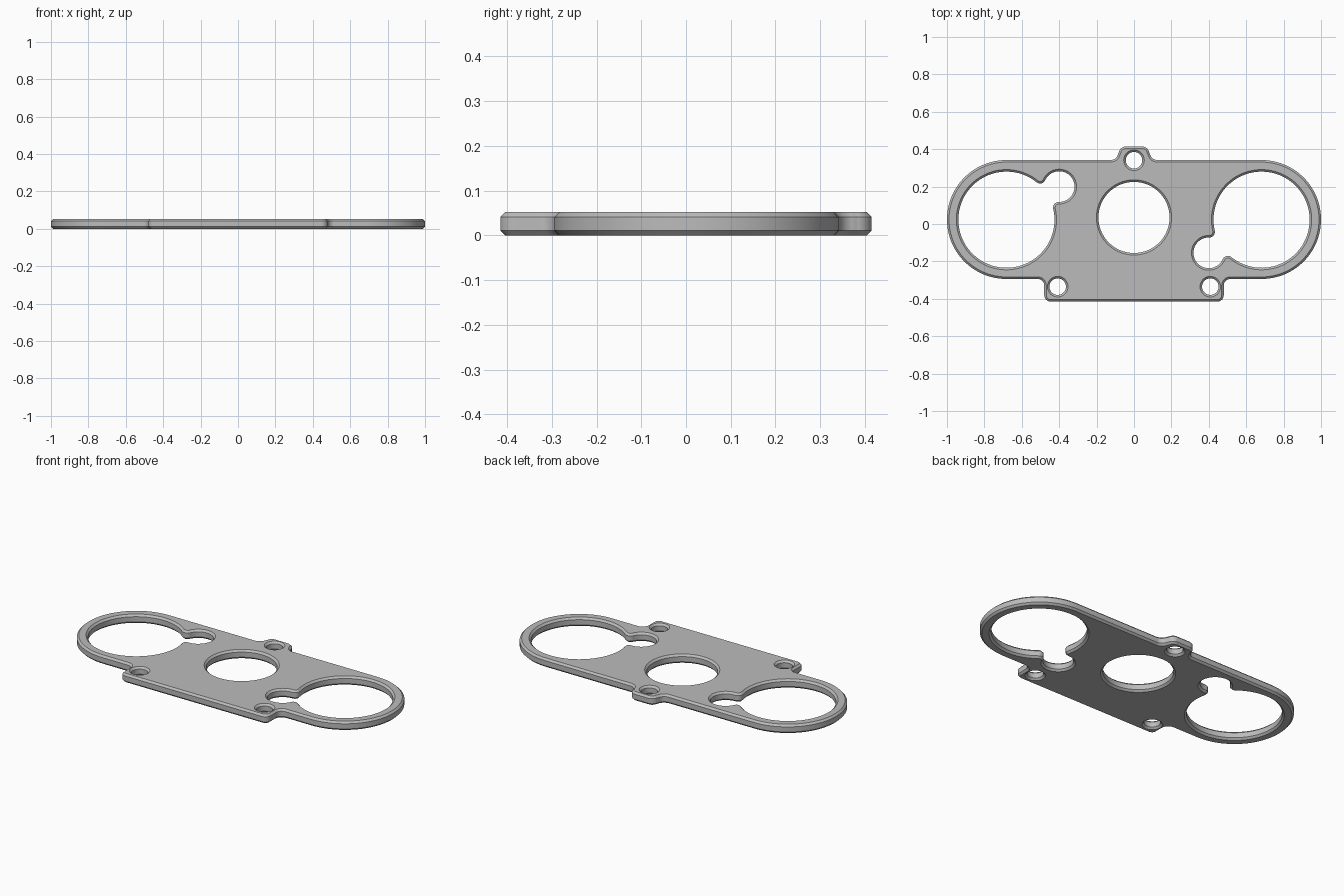
import bpy, bmesh
from math import radians, degrees, cos, sin, atan2, hypot, sqrt
from mathutils import Vector, Matrix

if "Cube" in bpy.data.objects:
    bpy.data.objects.remove(bpy.data.objects["Cube"], do_unlink=True)

THICK, CHAMFER = 0.052, 0.011


def arc(x, y, r, a0, a1):
    """Points on an arc, angles in degrees."""
    n = max(6, int(abs(a1 - a0) / 4))
    angles = [radians(a0 + (a1 - a0) * i / n) for i in range(n + 1)]
    return [Vector((x + r * cos(a), y + r * sin(a))) for a in angles]


def tidy(points):
    """Drop the doubled points where arcs meet."""
    return [p for i, p in enumerate(points) if (p - points[i - 1]).length > 1e-4]


def offset(points, dist):
    """Grow (or shrink) a counterclockwise loop with mitred corners."""
    result = []
    for i, p in enumerate(points):
        before = (p - points[i - 1]).normalized()
        after = (points[(i + 1) % len(points)] - p).normalized()
        n1, n2 = Vector((before.y, -before.x)), Vector((after.y, -after.x))
        result.append(p + (n1 + n2) * dist / (1 + n1.dot(n2)))
    return result


def keyhole(x, y, turn, big, small, gap, fillet):
    """Large round opening joined to a small one, with rounded cusps."""
    r1, r2 = big + fillet, small + fillet
    a = (gap * gap + r1 * r1 - r2 * r2) / (2 * gap)
    h = sqrt(r1 * r1 - a * a)
    t1, t2 = degrees(atan2(h, a)), degrees(atan2(h, gap - a))
    pts = (arc(0, 0, big, t1, 360 - t1)
           + arc(a, -h, fillet, 180 - t1, t2)
           + arc(gap, 0, small, t2 - 180, 180 - t2)
           + arc(a, h, fillet, -t2, t1 - 180))
    rot = Matrix.Rotation(turn, 2)
    return [rot @ p + Vector((x, y)) for p in pts]


# Outer outline: right half, then its mirror
half = (arc(0.445, -0.38, 0.035, -90, 0)          # foot corner
        + arc(0.515, -0.329, 0.035, 180, 90)      # foot fillet
        + arc(0.682, 0.024, 0.318, -90, 90)       # round end
        + arc(0.125, 0.382, 0.04, 270, 190)       # lug fillet
        + arc(0.042, 0.375, 0.04, 10, 90))        # lug corner
outline = half + [Vector((-p.x, p.y)) for p in reversed(half)]

# Openings
turn = atan2(0.177, 0.282)
gap = hypot(0.177, 0.282)
holes = [arc(0, 0.035, 0.19, 0, 360)]
holes += [arc(x, y, 0.044, 0, 360) for x, y in ((0, 0.341), (-0.408, -0.335), (0.408, -0.335))]
for side in (-1, 1):
    angle = turn if side < 0 else turn + radians(180)
    holes.append(keyhole(side * 0.682, 0.023, angle, 0.257, 0.082, gap, 0.03))

# Chamfered walls around every loop, then flat caps
bm = bmesh.new()
caps = {0: [], 3: []}
loops = [(tidy(outline), -CHAMFER)] + [(tidy(h), CHAMFER) for h in holes]
for wall, grow in loops:
    rim = offset(wall, grow)
    levels = ((rim, 0), (wall, CHAMFER), (wall, THICK - CHAMFER), (rim, THICK))
    rings = [[bm.verts.new((p.x, p.y, z)) for p in pts] for pts, z in levels]
    n = len(wall)
    for low, high in zip(rings, rings[1:]):
        for i in range(n):
            j = (i + 1) % n
            bm.faces.new((low[i], low[j], high[j], high[i]))
    for k in caps:
        caps[k] += [bm.edges.get((rings[k][i], rings[k][(i + 1) % n])) for i in range(n)]
for k, edges in caps.items():
    bmesh.ops.triangle_fill(bm, edges=edges, use_beauty=True, normal=(0, 0, 1 if k else -1))
bmesh.ops.recalc_face_normals(bm, faces=bm.faces)

mesh = bpy.data.meshes.new("mounting_plate")
bm.to_mesh(mesh)
bm.free()
plate = bpy.data.objects.new("mounting_plate", mesh)
bpy.context.collection.objects.link(plate)

# Plain grey metal
grey = bpy.data.materials.new("plain_grey")
grey.use_nodes = True
colour = (0.5, 0.5, 0.5, 1)
grey.diffuse_color = colour
grey.node_tree.nodes["Principled BSDF"].inputs["Base Color"].default_value = colour
mesh.materials.append(grey)

bpy.context.view_layer.objects.active = plate
plate.select_set(True)
bpy.ops.object.shade_smooth_by_angle(angle=radians(30))
